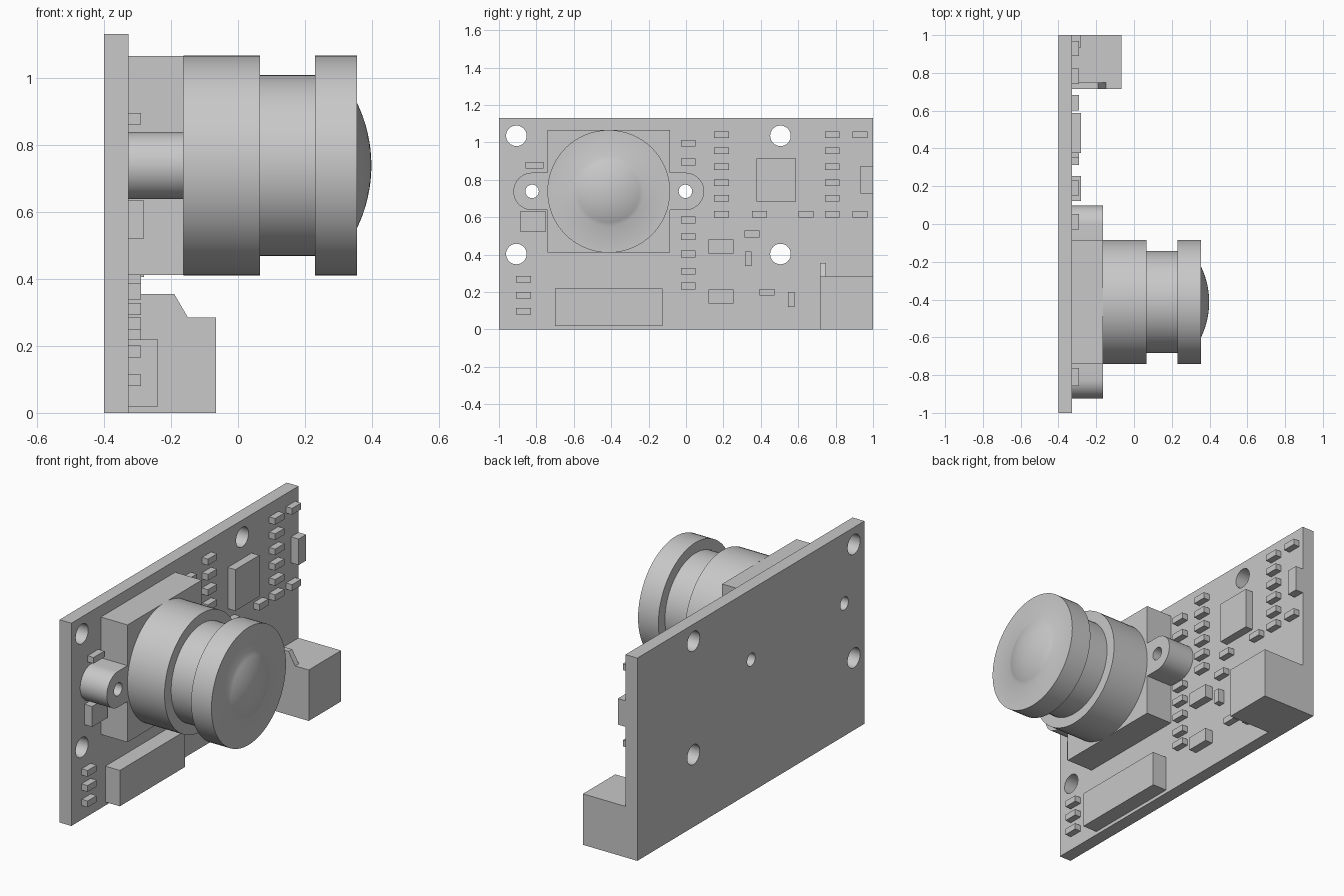
import bpy, bmesh
from math import pi, sin, cos, asin, radians
from mathutils import Vector

if "Cube" in bpy.data.objects:
    bpy.data.objects.remove(bpy.data.objects["Cube"])

grey = bpy.data.materials.new("plain grey")
grey.use_nodes = True
grey.diffuse_color = (0.58, 0.58, 0.58, 1)
grey.node_tree.nodes["Principled BSDF"].inputs["Base Color"].default_value = grey.diffuse_color

BACK, FACE, MOUNT = -0.4, -0.327, -0.163   # board back, board face, lens mount face
LENS_Y, LENS_Z = -0.413, 0.738


def finish(name, bm, smooth=False):
    bmesh.ops.recalc_face_normals(bm, faces=bm.faces[:])
    mesh = bpy.data.meshes.new(name)
    bm.to_mesh(mesh)
    bm.free()
    mesh.materials.append(grey)
    obj = bpy.data.objects.new(name, mesh)
    bpy.context.collection.objects.link(obj)
    if smooth:
        bpy.ops.object.select_all(action='DESELECT')
        obj.select_set(True)
        bpy.context.view_layer.objects.active = obj
        bpy.ops.object.shade_smooth_by_angle(angle=radians(30))
    return obj


def prism(name, outline, direction, smooth=False):
    """Extrude a flat outline along a direction."""
    bm = bmesh.new()
    face = bm.faces.new([bm.verts.new(p) for p in outline])
    grown = bmesh.ops.extrude_face_region(bm, geom=[face], use_keep_orig=True)
    verts = [v for v in grown["geom"] if isinstance(v, bmesh.types.BMVert)]
    bmesh.ops.translate(bm, verts=verts, vec=direction)
    return finish(name, bm, smooth)


def block(name, y, z, w, h, x0, x1):
    """Box on the board, given its centre, width, height and depth range."""
    corners = [(x0, y + a * w / 2, z + b * h / 2)
               for a, b in ((-1, -1), (1, -1), (1, 1), (-1, 1))]
    return prism(name, corners, (x1 - x0, 0, 0))


def arc(y, z, r, start, end, n, x):
    return [(x, y + r * cos(start + (end - start) * i / n),
             z + r * sin(start + (end - start) * i / n)) for i in range(n + 1)]


def drill(obj, holes):
    """Cut round holes through a part along x."""
    for y, z, r in holes:
        cutter = prism("hole_cutter", arc(y, z, r, 0, 2 * pi * 31 / 32, 31, -0.6), (1, 0, 0), True)
        cutter.hide_render = True
        mod = obj.modifiers.new("hole", 'BOOLEAN')
        mod.operation, mod.solver, mod.object = 'DIFFERENCE', 'EXACT', cutter
        bpy.context.view_layer.objects.active = obj
        bpy.ops.object.modifier_apply(modifier=mod.name)
        bpy.data.objects.remove(cutter)
    bpy.ops.object.select_all(action='DESELECT')
    obj.select_set(True)
    bpy.ops.object.shade_smooth_by_angle(angle=radians(30))


# Circuit board with four corner holes and two lens screw holes
EAR = 0.41
screws = [(LENS_Y + s * EAR, LENS_Z, 0.036) for s in (-1, 1)]
corner_holes = [(y, z, 0.055) for y in (-0.907, 0.505) for z in (0.403, 1.035)]
board = block("circuit_board", 0, 0.565, 2, 1.13, BACK, FACE)
drill(board, screws + corner_holes)

# Square lens mount with a rounded screw ear on each side
H, R = 0.327, 0.1
y0, y1, z0, z1 = LENS_Y - H, LENS_Y + H, LENS_Z - H, LENS_Z + H
outline = [(FACE, y0, z0), (FACE, y1, z0), (FACE, y1, LENS_Z - R)]
outline += arc(LENS_Y + EAR, LENS_Z, R, -pi / 2, pi / 2, 20, FACE)
outline += [(FACE, y1, LENS_Z + R), (FACE, y1, z1), (FACE, y0, z1), (FACE, y0, LENS_Z + R)]
outline += arc(LENS_Y - EAR, LENS_Z, R, pi / 2, 3 * pi / 2, 20, FACE)
outline += [(FACE, y0, LENS_Z - R)]
mount = prism("lens_mount", outline, (MOUNT - FACE, 0, 0))
drill(mount, screws)

# Stepped lens barrel with a shallow dome, turned around the lens axis
BIG, NECK, DOME, RISE, FRONT = 0.328, 0.27, 0.187, 0.043, 0.355
profile = [(MOUNT, 0), (MOUNT, BIG), (0.066, BIG), (0.066, NECK),
           (0.23, NECK), (0.23, BIG), (FRONT, BIG)]
sphere = (DOME ** 2 + RISE ** 2) / (2 * RISE)
for i in range(9):
    a = asin(DOME / sphere) * (1 - i / 8)
    profile.append((FRONT + RISE - sphere * (1 - cos(a)), sphere * sin(a)))
bm = bmesh.new()
verts = [bm.verts.new((x, LENS_Y, LENS_Z + r)) for x, r in profile]
edges = [bm.edges.new(pair) for pair in zip(verts, verts[1:])]
bmesh.ops.spin(bm, geom=verts + edges, cent=(0, LENS_Y, LENS_Z), axis=(1, 0, 0),
               angle=2 * pi, steps=64, use_duplicate=False)
bmesh.ops.remove_doubles(bm, verts=bm.verts[:], dist=0.0005)
finish("lens_barrel", bm, True)

# Connectors along the lower edge
block("flat_connector", -0.413, 0.119, 0.575, 0.2, FACE, -0.238)
block("corner_connector", 0.858, 0.142, 0.284, 0.284, FACE, -0.065)
tab = [(FACE, 0.28), (FACE, 0.354), (-0.19, 0.354), (-0.149, 0.284), (-0.149, 0.28)]
prism("connector_tab", [(x, 0.716, z) for x, z in tab], (0, 0.032, 0))

# Small components: columns and rows of identical pieces
LOW, TALL = -0.29, -0.28
columns = {
    0.012: (0.995, 0.895, 0.585, 0.495, 0.403, 0.31, 0.232),
    0.19: [0.615 + 0.085 * i for i in range(6)],
    0.782: [0.615 + 0.085 * i for i in range(6)],
    0.93: (0.615, 1.04),
    -0.87: (0.097, 0.183, 0.267),
    0.393: (0.615,), 0.642: (0.615,), 0.353: (0.51,), 0.433: (0.198,),
}
for y, heights in columns.items():
    for z in heights:
        block("small_component", y, z, 0.08, 0.035, FACE, LOW)
for y, z in ((0.333, 0.377), (0.563, 0.16)):
    block("upright_component", y, z, 0.035, 0.078, FACE, LOW)
block("long_component", -0.81, 0.877, 0.094, 0.034, FACE, LOW)

# Larger chips
block("main_chip", 0.482, 0.8, 0.21, 0.23, FACE, TALL)
block("edge_chip", 0.967, 0.8, 0.066, 0.145, FACE, TALL)
block("side_chip", -0.817, 0.577, 0.134, 0.114, FACE, TALL)
for z in (0.443, 0.175):
    block("medium_chip", 0.188, z, 0.134, 0.075, FACE, TALL)
